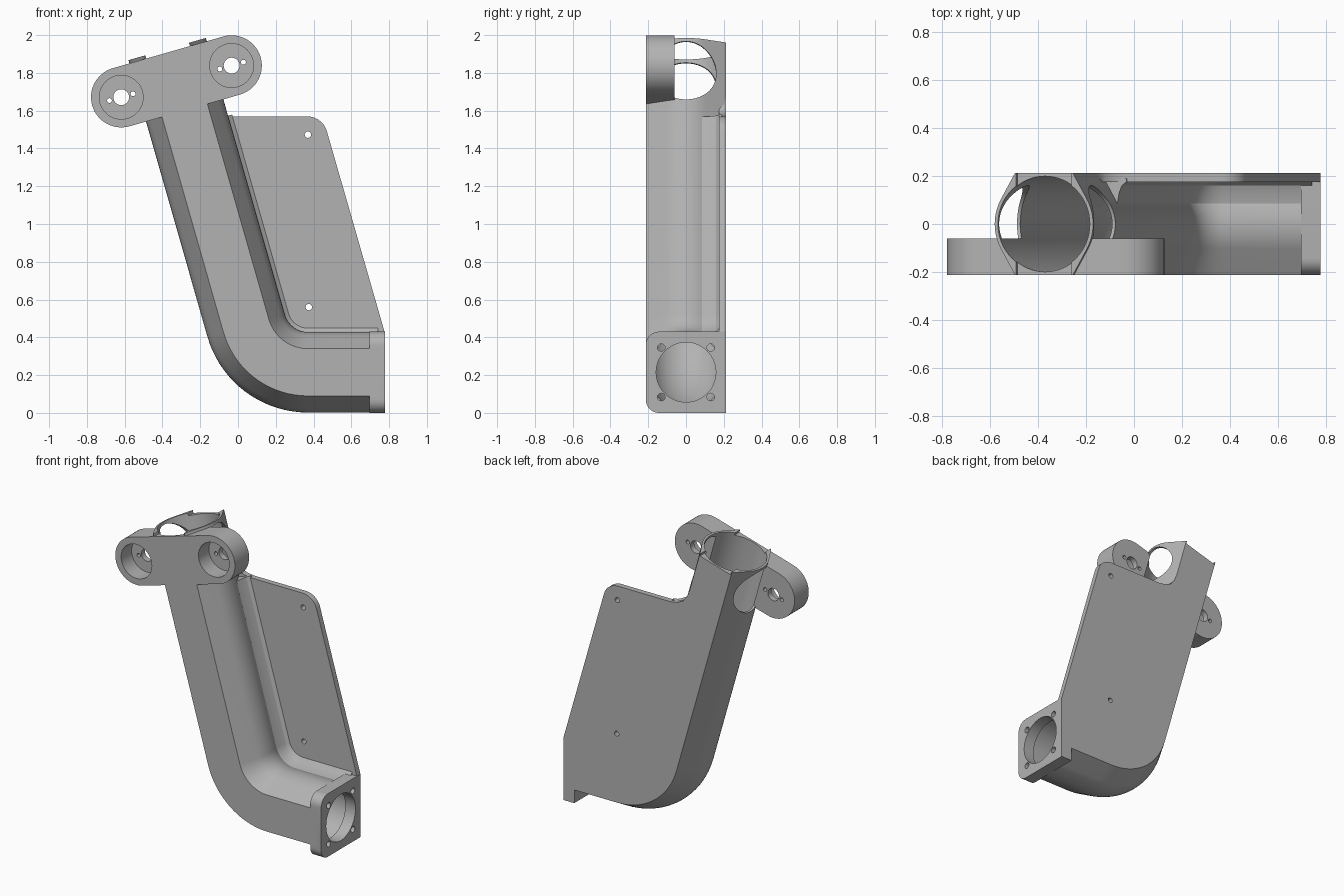
import bpy, bmesh, math
from mathutils import Vector

if "Cube" in bpy.data.objects:
    bpy.data.objects.remove(bpy.data.objects["Cube"])

H = 0.213                        # half depth and tube radius
TILT = math.radians(16)
P = Vector((math.cos(TILT), 0, math.sin(TILT)))     # across the arm
D = Vector((-math.sin(TILT), 0, math.cos(TILT)))    # up along the arm
HEAD = Vector((-0.326, 0, 1.755))                   # middle of the head
BEND = 0.34

grey = bpy.data.materials.new("grey")
grey.diffuse_color = (0.45, 0.45, 0.45, 1)
grey.use_nodes = True
grey.node_tree.nodes["Principled BSDF"].inputs["Base Color"].default_value = grey.diffuse_color


def make(name, rings):
    """Closed solid skinned through equal rings of points."""
    bm = bmesh.new()
    loops = [[bm.verts.new(p) for p in r] for r in rings]
    n = len(loops[0])
    for a, b in zip(loops, loops[1:]):
        for i in range(n):
            bm.faces.new((a[i], a[(i + 1) % n], b[(i + 1) % n], b[i]))
    bm.faces.new(loops[0])
    bm.faces.new(loops[-1])
    bmesh.ops.recalc_face_normals(bm, faces=bm.faces)
    me = bpy.data.meshes.new(name)
    bm.to_mesh(me)
    bm.free()
    me.materials.append(grey)
    ob = bpy.data.objects.new(name, me)
    bpy.context.collection.objects.link(ob)
    return ob


def prism(name, pts, y0, y1):
    return make(name, [[(x, y, z) for x, z in pts] for y in (y0, y1)])


def rod(name, a, b, r, n=48):
    a, b = Vector(a), Vector(b)
    q = (b - a).to_track_quat('Z', 'Y')
    ring = [q @ Vector((r * math.cos(t), r * math.sin(t), 0))
            for t in (2 * math.pi * i / n for i in range(n))]
    return make(name, [[c + v for v in ring] for c in (a, b)])


def sweep(name, profile, x_start, top):
    """Carry a (towards bend, y) profile along the bent centre line."""
    stations = [(Vector((x_start, 0, 0.215)), Vector((0, 0, 1)))]
    for i in range(19):
        a = math.radians(90 - 74 * i / 18)
        n = Vector((math.cos(a), 0, math.sin(a)))
        stations.append((Vector((0.37, 0, 0.215 + BEND)) - n * BEND, n))
    stations.append((HEAD + D * top, P))
    return make(name, [[c + n * v + Vector((0, y, 0)) for v, y in profile]
                       for c, n in stations])


def boolean(target, op, *tools):
    for t in tools:
        m = target.modifiers.new("b", 'BOOLEAN')
        m.operation, m.object, m.solver = op, t, 'EXACT'
        dg = bpy.context.evaluated_depsgraph_get()
        me = bpy.data.meshes.new_from_object(target.evaluated_get(dg))
        target.modifiers.clear()
        target.data = me
        bpy.data.objects.remove(t)


def arc(cx, cy, r, a0, a1, n):
    return [(cx + r * math.cos(t), cy + r * math.sin(t)) for t in
            (math.radians(a0 + (a1 - a0) * i / n) for i in range(n + 1))]


# bent tube: round sides, flat front and back
profile = ([(0.125, H)] + arc(0, 0, H, 29.2, -29.2, 12) + [(0.125, -H), (-0.125, -H)]
           + arc(0, 0, H, 209.2, 150.8, 12) + [(-0.125, H)])
body = sweep("bracket_body", profile, 0.74, 0.178)

# side windows and lowered rim at the head
boolean(body, 'DIFFERENCE',
        rod("window", HEAD - P * 0.4, HEAD + P * 0.4, 0.16, 64),
        prism("rim_notch", [(v.x, v.z) for v in (
            HEAD + P * a + D * b for a, b in
            ((-0.12, 0.16), (0.12, 0.16), (0.12, 0.3), (-0.12, 0.3)))], -0.4, 0.4))

# back plate, with a rounded outer corner and a fillet to the tube
outline = ([(0.777, 0.215), (0.777, 0.425)] + arc(0.365, 1.46, 0.11, 16, 90, 10)
           + [(-0.03, 1.57), (-0.08, 1.578), (-0.125, 1.598), (-0.155, 1.635), (-0.179, 1.69),
              (-0.25, 1.60), (0.043, 0.461), (0.15, 0.33), (0.37, 0.215)])
plate = prism("back_plate", outline, 0.175, H)
fillet = sweep("plate_fillet", [(0.13, 0.19), (0.13, 0.12), (0.195, 0.085), (0.203, 0.13),
                                (0.215, 0.16), (0.235, 0.176), (0.235, 0.19)], 0.74, -0.25)

# end flange with two rounded front corners
section = ([(H, 0.0), (H, 0.43)] + arc(-H + 0.07, 0.36, 0.07, 90, 180, 8)
           + arc(-H + 0.07, 0.07, 0.07, 180, 270, 8))
flange = make("end_flange", [[(x, y, z) for y, z in section] for x in (0.695, 0.777)])

# two-lobed clamp at the head
lobes = [HEAD - P * 0.304, HEAD + P * 0.304]
clamp = prism("head_clamp", arc(lobes[0].x, lobes[0].z, 0.16, 106, 286, 28)
              + arc(lobes[1].x, lobes[1].z, 0.16, -74, 106, 28), -H, -0.06)
boolean(body, 'UNION', plate, fillet, flange, clamp)

# bore through the tube and flange opening
boolean(body, 'DIFFERENCE',
        sweep("bore", arc(0, 0, 0.199, 0, 354.375, 63), 0.7, 0.3),
        rod("flange_opening", (0.6, 0, 0.215), (0.9, 0, 0.215), 0.158, 64))

# screw holes in flange and plate
Y = Vector((0, 1, 0))
for sy in (-1, 1):
    for sz in (-1, 1):
        boolean(body, 'DIFFERENCE', rod("hole", (0.69, sy * 0.131, 0.215 + sz * 0.131),
                                        (0.9, sy * 0.131, 0.215 + sz * 0.131), 0.02, 20))
for x, z in ((0.37, 1.473), (0.375, 0.56)):
    boolean(body, 'DIFFERENCE', rod("hole", (x, 0.1, z), (x, 0.4, z), 0.017, 20))

# recessed seats with a centre hole and two small holes
for c in lobes:
    boolean(body, 'DIFFERENCE',
            rod("seat", c - Y * 0.4, c - Y * 0.10, 0.116),
            rod("hole", c - Y * 0.2, c, 0.042, 28))
    for s in (-1, 1):
        boolean(body, 'DIFFERENCE',
                rod("hole", c + P * s * 0.065 - Y * 0.2, c + P * s * 0.065, 0.013, 16))

bpy.context.view_layer.objects.active = body
body.select_set(True)
bpy.ops.object.shade_smooth_by_angle(angle=math.radians(28))
